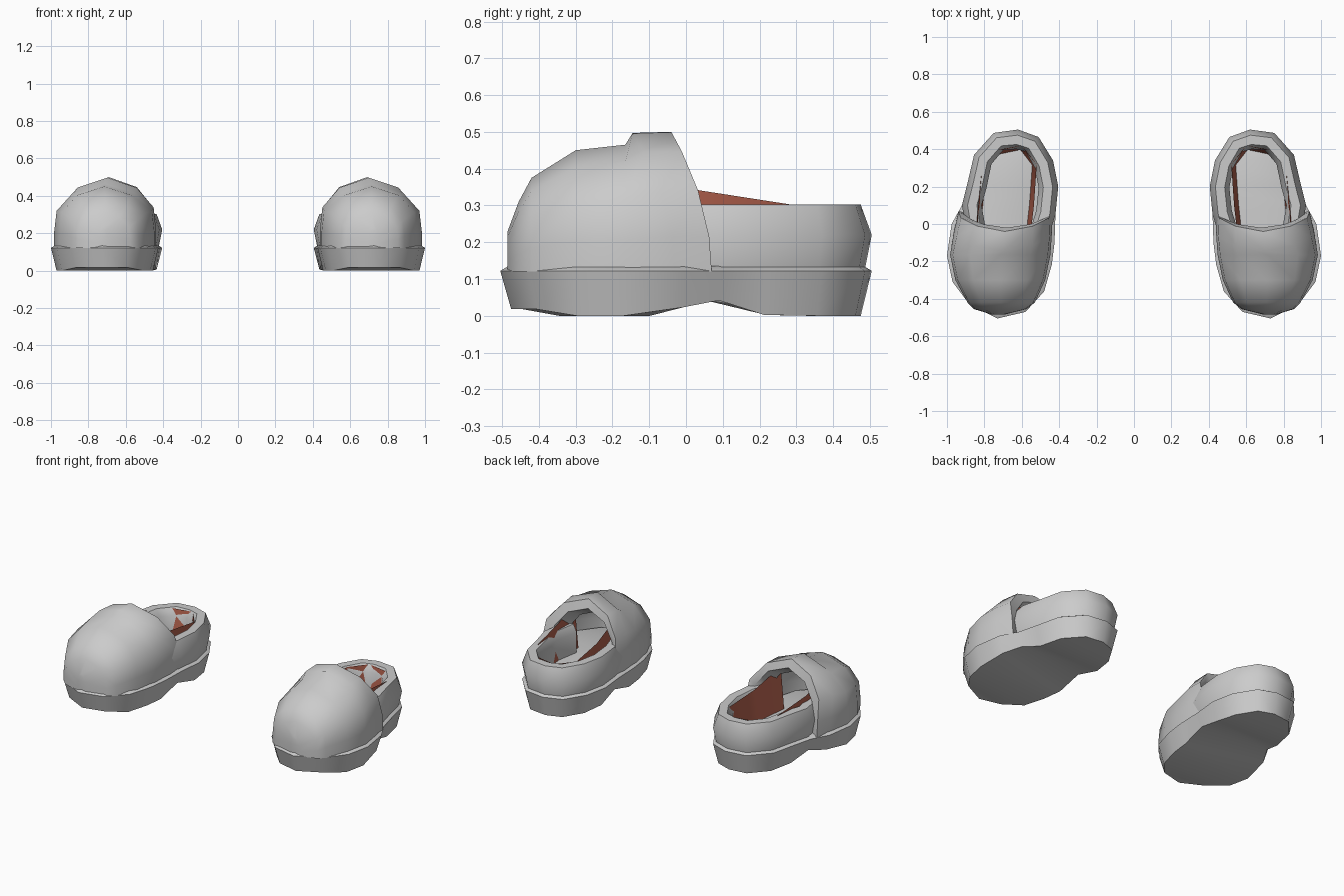
import bpy, bmesh, math
from mathutils import Vector

cube = bpy.data.objects.get("Cube")
if cube:
    bpy.data.objects.remove(cube, do_unlink=True)


def material(name, rgb):
    m = bpy.data.materials.new(name)
    m.use_nodes = True
    m.diffuse_color = (*rgb, 1)
    bsdf = m.node_tree.nodes["Principled BSDF"]
    bsdf.inputs["Base Color"].default_value = (*rgb, 1)
    bsdf.inputs["Roughness"].default_value = 0.8
    return m


GREY = material("light grey", (0.6, 0.6, 0.6))
BROWN = material("red brown", (0.45, 0.12, 0.075))


def inset(path, d, closed):
    """Move a counterclockwise outline inwards by d."""
    out, n = [], len(path)
    for i, p in enumerate(path):
        a = path[(i - 1) % n] if closed else path[max(i - 1, 0)]
        b = path[(i + 1) % n] if closed else path[min(i + 1, n - 1)]
        t = (Vector(b) - Vector(a)).normalized()
        out.append((p[0] - t.y * d, p[1] + t.x * d))
    return out


def loft(name, rings, mat, closed=False, cap_start=False, cap_end=False):
    """Skin rings of points, then mirror the part to the other shoe."""
    bm = bmesh.new()
    vs = [[bm.verts.new(p) for p in r] for r in rings]
    n = len(vs[0])
    for r, s in zip(vs, vs[1:]):
        for i in range(n if closed else n - 1):
            j = (i + 1) % n
            bm.faces.new((r[i], r[j], s[j], s[i]))
    # Caps are strips of faces running across the ring
    for ring, wanted in ((vs[0], cap_start), (vs[-1], cap_end)):
        if wanted:
            k = 0
            while k < n // 2:
                quad = [ring[k], ring[k + 1], ring[-k - 1], ring[-k]]
                face = list(dict.fromkeys(quad))
                if len(face) > 2:
                    bm.faces.new(face)
                k += 1
    bmesh.ops.recalc_face_normals(bm, faces=bm.faces)
    me = bpy.data.meshes.new(name)
    bm.to_mesh(me)
    bm.free()
    me.materials.append(mat)
    ob = bpy.data.objects.new(name, me)
    bpy.context.collection.objects.link(ob)
    bpy.ops.object.select_all(action='DESELECT')
    ob.select_set(True)
    bpy.context.view_layer.objects.active = ob
    bpy.ops.object.shade_smooth_by_angle(angle=math.radians(50))
    ob.modifiers.new("other_shoe", 'MIRROR').use_clip = False
    return ob


# Footprint of the left shoe, from the toe round the outer side
FOOT = [(.73, -.505), (.88, -.43), (.97, -.31), (1.0, -.17), (.975, 0), (.92, .1),
        (.89, .22), (.855, .37), (.75, .487), (.62, .505), (.51, .465), (.433, .34),
        (.405, .2), (.42, .05), (.425, -.1), (.44, -.22), (.48, -.36), (.58, -.47)]


def under(y):
    """Height of the underside: raised at the waist and the toe."""
    return .048 * max(0, 1 - abs(y - .07) / .15) + (.018 if y < -.4 else 0)


# Sole: flared band with a small ledge on top
sole = [[(x, y, under(y)) for x, y in inset(FOOT, .03, True)]]
for d, z in ((0, .122), (.022, .135)):
    sole.append([(x, y, z) for x, y in inset(FOOT, d, True)])
loft("sole", sole, GREY, closed=True, cap_start=True, cap_end=True)

# Toe cap: arches from the toe tip back to the rolled rim and its inner lip
ARCH = [(1, 0), (1, .25), (.95, .58), (.6, .86), (0, 1)]
ARCH += [(-x, z) for x, z in reversed(ARCH[:-1])]
BASE = .12
# y at top, y at base, top height, half width, centre x
STATIONS = [(-.485, -.485, .23, .03, .725), (-.455, -.455, .31, .14, .715),
            (-.42, -.42, .375, .18, .71), (-.30, -.30, .45, .24, .715),
            (-.165, -.165, .465, .268, .715), (-.145, -.03, .497, .262, .70),
            (-.04, .07, .50, .248, .69), (-.02, .05, .45, .205, .68),
            (-.10, -.05, .40, .165, .68)]
toe = [[(cx + w * x, yt + (yb - yt) * (1 - z * z), BASE + (h - BASE) * z) for x, z in ARCH]
       for yt, yb, h, w, cx in STATIONS]
loft("toe_cap", toe, GREY, cap_start=True)

# Heel collar: padded band round the back, ends tucked into the toe cap
path = [(.89, -.08)] + FOOT[5:14] + [(.46, -.08)]
PAD = [(.02, .12), (0, .22), (.03, .302), (.08, .302), (.105, .26), (.105, .13)]
collar = [[(x, y, z) for x, y in inset(path, d, False)] for d, z in PAD]
loft("heel_collar", collar, GREY)

# Lining: thin wall in the opening, rising towards the toe
wall = [(.84, -.12), (.84, .03), (.81, .32), (.76, .39), (.60, .42),
        (.52, .32), (.535, .1), (.56, -.12)]
top = [(x, y, .297 + .3 * max(0, .18 - y)) for x, y in wall]
bottom = [(x, y, .13) for x, y in inset(wall, .025, False)]
loft("lining", [top, bottom], BROWN)
